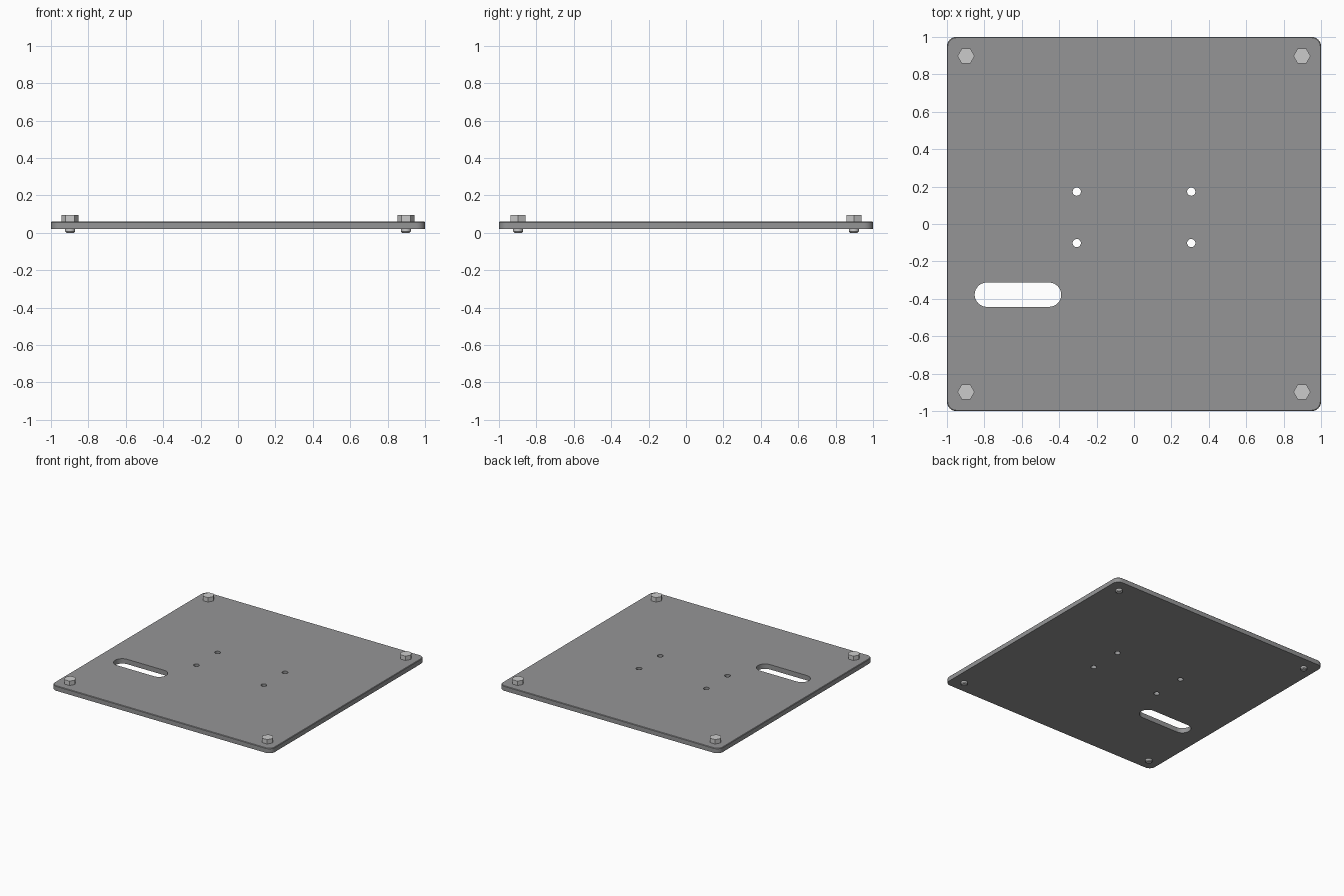
import bpy, bmesh, math

if "Cube" in bpy.data.objects:
    bpy.data.objects.remove(bpy.data.objects["Cube"])


def arc(cx, cy, r, a0, a1, n):
    """Points on an arc, angles in degrees, both ends included."""
    return [(cx + r * math.cos(math.radians(a0 + (a1 - a0) * i / n)),
             cy + r * math.sin(math.radians(a0 + (a1 - a0) * i / n))) for i in range(n + 1)]


def rounded_rect(h, r):
    pts = []
    for k, (sx, sy) in enumerate([(1, 1), (-1, 1), (-1, -1), (1, -1)]):
        pts += arc(sx * (h - r), sy * (h - r), r, 90 * k, 90 * k + 90, 8)
    return pts


def polygon(cx, cy, r, n):
    return arc(cx, cy, r, 0, 360, n)[:-1]


def loft(bm, rings):
    """Skin a stack of (outline, z) rings from bottom to top and cap it."""
    loops = [[bm.verts.new((x, y, z)) for x, y in pts] for pts, z in rings]
    n = len(loops[0])
    for a, b in zip(loops, loops[1:]):
        for i in range(n):
            j = (i + 1) % n
            bm.faces.new((a[i], a[j], b[j], b[i]))
    bm.faces.new(loops[0][::-1])
    bm.faces.new(loops[-1])


def make(name, solids):
    bm = bmesh.new()
    for rings in solids:
        loft(bm, rings)
    mesh = bpy.data.meshes.new(name)
    bm.to_mesh(mesh)
    bm.free()
    ob = bpy.data.objects.new(name, mesh)
    bpy.context.collection.objects.link(ob)
    return ob


def smooth(ob):
    bpy.ops.object.select_all(action='DESELECT')
    ob.select_set(True)
    bpy.context.view_layer.objects.active = ob
    bpy.ops.object.shade_smooth_by_angle(angle=math.radians(30))


# Plate with rounded corners and a fine chamfer round the top edge
outer = rounded_rect(1.0, 0.05)
plate = make("base_plate", [[(outer, 0.02), (outer, 0.056),
                             (rounded_rect(0.996, 0.046), 0.06)]])
dark = bpy.data.materials.new("dark_grey")
dark.diffuse_color = (0.3, 0.302, 0.307, 1)
dark.use_nodes = True
dark.node_tree.nodes["Principled BSDF"].inputs["Base Color"].default_value = dark.diffuse_color
plate.data.materials.append(dark)

# Cutters: cable slot and four mounting holes
slot = arc(-0.454, -0.378, 0.065, -90, 90, 16) + arc(-0.787, -0.378, 0.065, 90, 270, 16)
openings = [slot] + [polygon(x, y, 0.022, 32) for x in (-0.306, 0.306) for y in (-0.102, 0.173)]
cutter = make("opening_cutter", [[(o, -0.1), (o, 0.2)] for o in openings])
cutter.data.materials.append(dark)
cutter.hide_render = True
cut = plate.modifiers.new("openings", 'BOOLEAN')
cut.object = cutter
cut.operation = 'DIFFERENCE'
cut.solver = 'EXACT'
bpy.context.view_layer.objects.active = plate
plate.select_set(True)
bpy.ops.object.modifier_apply(modifier=cut.name)
bpy.data.objects.remove(cutter)
smooth(plate)

# Corner bolts: hexagonal head above, chamfered shank tip below
for sx, side in ((-1, "left"), (1, "right")):
    for sy, end in ((-1, "front"), (1, "back")):
        x, y = sx * 0.898, sy * 0.898
        head = polygon(x, y, 0.046, 6)
        shank = polygon(x, y, 0.026, 32)
        bolt = make(f"bolt_{end}_{side}", [
            [(head, 0.06), (head, 0.096)],
            [(polygon(x, y, 0.02, 32), 0.0), (shank, 0.006), (shank, 0.065)]])
        smooth(bolt)
